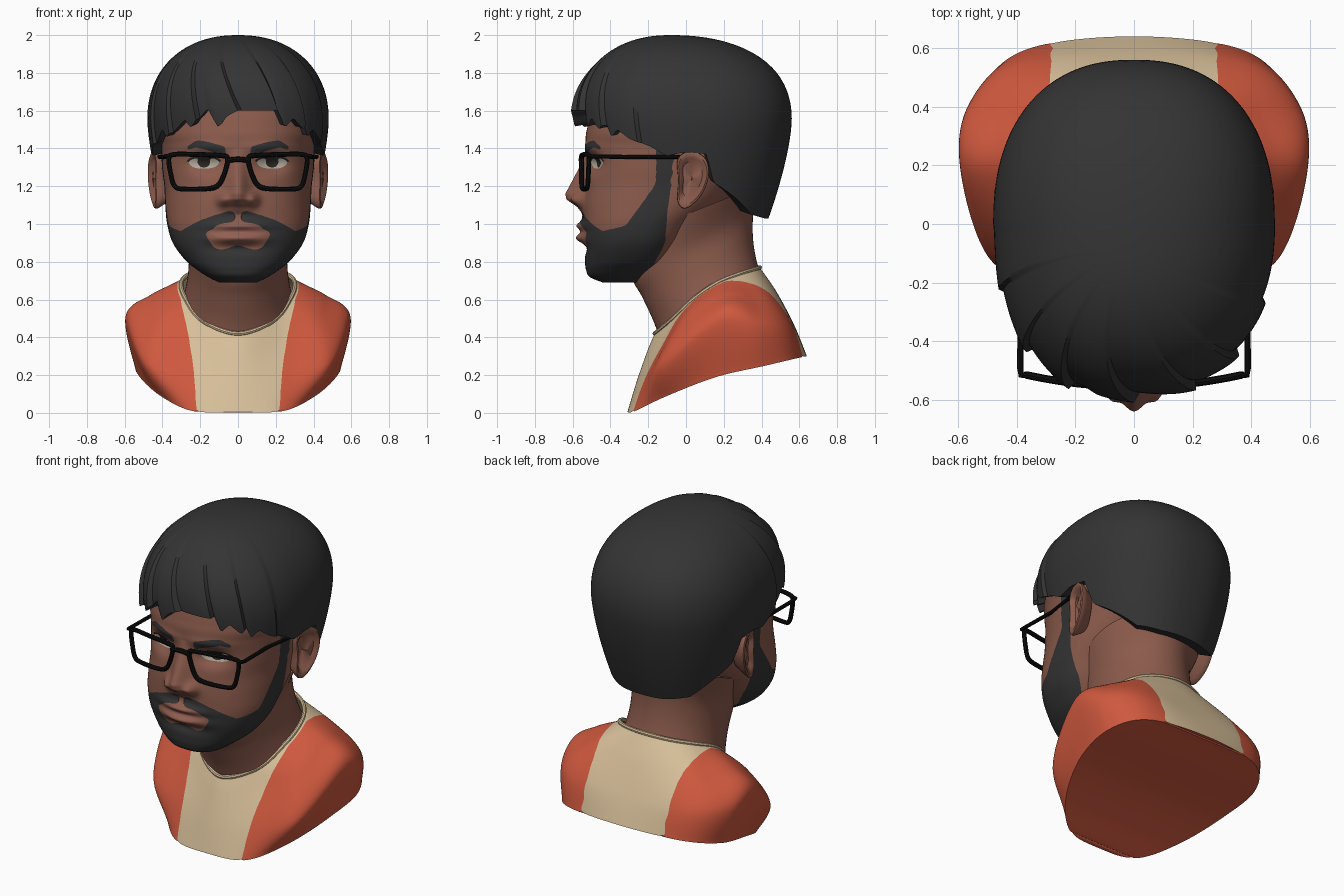
import bpy, bmesh, math
from mathutils import Vector

if "Cube" in bpy.data.objects:
    bpy.data.objects.remove(bpy.data.objects["Cube"])


def mat(name, r, g, b):
    m = bpy.data.materials.new(name)
    m.diffuse_color = (r, g, b, 1)
    m.use_nodes = True
    m.node_tree.nodes["Principled BSDF"].inputs["Base Color"].default_value = m.diffuse_color
    return m


SKIN = mat("skin", .26, .105, .072)
HAIR = mat("dark hair", .034, .034, .035)
BLACK = mat("black frame", .004, .004, .004)
TAN = mat("tan cloth", .68, .52, .32)
ORANGE = mat("orange cloth", .62, .098, .048)
LIP = mat("lip", .29, .115, .085)
WHITE = mat("eye white", .42, .38, .31)
IRIS = mat("iris", .02, .017, .015)


def lin(x, table):
    """Piecewise linear lookup."""
    if x <= table[0][0]:
        return table[0][1]
    for (a, p), (b, q) in zip(table, table[1:]):
        if x <= b:
            return p + (q - p) * (x - a) / (b - a)
    return table[-1][1]


def spline(pts, n, closed=False):
    """Catmull-Rom samples through points of any dimension."""
    pts = [Vector(p) for p in pts]
    k, out = len(pts), []
    for i in range(k if closed else k - 1):
        get = lambda j: pts[j % k] if closed else pts[min(max(j, 0), k - 1)]
        a, b, c, d = (get(i + j) for j in (-1, 0, 1, 2))
        for s in range(n):
            t = s / n
            out.append((b * 2 + (c - a) * t + (a * 2 - b * 5 + c * 4 - d) * t ** 2
                        + (b * 3 - a - c * 3 + d) * t ** 3) * .5)
    if not closed:
        out.append(pts[-1])
    return out


def loft(name, rows, mats, rule=None, caps=False, bridge=False):
    """Skin closed rings; rule(centre, row) picks a material index."""
    n = len(rows[0])
    verts = [tuple(p) for r in rows for p in r]
    faces = [(i * n + j, i * n + (j + 1) % n, (i + 1) * n + (j + 1) % n, (i + 1) * n + j)
             for i in range(len(rows) - 1) for j in range(n)]
    last = (len(rows) - 1) * n
    if caps:
        faces += [tuple(range(n)), tuple(range(last, last + n))]
    if bridge:  # close the last ring with strips running left to right
        faces += [(last + j, last + j + 1, last + n - j - 1, last + (n - j) % n)
                  for j in range(1, n // 2 - 1)]
        faces += [(last, last + 1, last + n - 1),
                  (last + n // 2, last + n // 2 - 1, last + n // 2 + 1)]
    me = bpy.data.meshes.new(name)
    me.from_pydata(verts, [], faces)
    for m in mats:
        me.materials.append(m)
    if rule:
        for i, p in enumerate(me.polygons):
            p.material_index = rule(p.center, i // n)
    bm = bmesh.new()
    bm.from_mesh(me)
    bmesh.ops.remove_doubles(bm, verts=bm.verts, dist=1e-5)
    bmesh.ops.recalc_face_normals(bm, faces=bm.faces)
    if rule:
        even_seams(bm)
    bm.to_mesh(me)
    bm.free()
    ob = bpy.data.objects.new(name, me)
    bpy.context.collection.objects.link(ob)
    smooth(ob)
    return ob


def even_seams(bm):
    """Relax the edge loops between two colours so they run cleanly."""
    near = {}
    for e in bm.edges:
        f = e.link_faces
        if len(f) == 2 and f[0].material_index != f[1].material_index:
            a, b = e.verts
            near.setdefault(a, []).append(b)
            near.setdefault(b, []).append(a)
    for _ in range(9):
        moved = {v: v.co * .4 + (o[0].co + o[1].co) * .3 for v, o in near.items() if len(o) == 2}
        for v, co in moved.items():
            v.co = co


def smooth(ob):
    bpy.ops.object.select_all(action='DESELECT')
    ob.select_set(True)
    bpy.context.view_layer.objects.active = ob
    if ob.type == 'CURVE':
        bpy.ops.object.convert(target='MESH')
    bpy.ops.object.shade_smooth_by_angle(angle=math.radians(40))


def tube(name, pts, radius, material, closed=False):
    cu = bpy.data.curves.new(name, 'CURVE')
    cu.dimensions = '3D'
    cu.bevel_depth, cu.bevel_resolution, cu.use_fill_caps = radius, 2, True
    sp = cu.splines.new('POLY')
    sp.points.add(len(pts) - 1)
    for q, p in zip(sp.points, pts):
        q.co = (*p, 1)
    sp.use_cyclic_u = closed
    cu.materials.append(material)
    ob = bpy.data.objects.new(name, cu)
    bpy.context.collection.objects.link(ob)
    smooth(ob)


def power(v, e):
    return math.copysign(abs(v) ** e, v)


def g(d, s):
    return math.exp(-(d / s) ** 2)


# Head: height, front y, half width, back y
head_rows = [(.69, -.44, .10, -.24), (.72, -.51, .16, -.20), (.76, -.53, .22, -.14),
             (.81, -.535, .28, -.07), (.90, -.54, .345, 0), (1.0, -.545, .375, .08),
             (1.1, -.545, .385, .20), (1.2, -.535, .39, .30), (1.28, -.53, .40, .36),
             (1.35, -.53, .405, .40), (1.42, -.53, .41, .42), (1.5, -.525, .42, .43),
             (1.65, -.47, .40, .41), (1.75, -.3, .28, .3)]


def face_relief(x, z):
    """Forward offset of nose, lips, brow and eye sockets."""
    x = abs(x)
    nose = lin(z, [(1.05, 0), (1.09, .03), (1.13, .09), (1.16, .1), (1.25, .06), (1.34, .015), (1.4, 0)])
    d = nose * g(x, lin(z, [(1.09, .07), (1.17, .06), (1.35, .038)]))
    d += .042 * g(x - .08, .032) * g(z - 1.13, .036)
    d += (.035 * g(z - .99, .025) + .042 * g(z - .925, .028) - .015 * g(z - .87, .03)) * g(x, .13)
    d -= .045 * g(x - .17, .085) * g(z - 1.32, .05)
    return d + .012 * g(x - .15, .12) * g(z - 1.41, .03)


H = 150
rings = []
for z, yf, w, yb in spline(head_rows, 16):
    yc, ring = yf + (yb - yf) * .55, []
    for j in range(-H, H):
        t = power(j / H, 1.3) * math.pi
        x = w * power(math.sin(t), .8)
        c = math.cos(t)
        y = yc - (yc - yf) * c ** .8 - face_relief(x, z) * min(1, c * 3) if c > 0 else yc + (yb - yc) * abs(c) ** .95
        ring.append((x, y, z))
    rings.append(ring)


def face_paint(p, row):
    x, y, z = abs(p.x), p.y, p.z
    if y < -.3 and z > 1.25:  # eyes and brows
        e = ((x - .18) / .08) ** 2 + ((z - 1.323) / .031) ** 2
        if e < 1:
            return 4 if math.hypot(x - .18, z - 1.33) < .034 else 3
        if e < 1.5 and z > 1.328:
            return 4
        brow = lin(x, [(.06, 1.38), (.15, 1.41), (.22, 1.425), (.28, 1.395)])
        if .07 < x < .27 and abs(z - brow) < lin(x, [(.07, .026), (.2, .021), (.27, .01)]):
            return 1
    if y < -.4 and z < 1.1:  # lips and the bare skin around them
        if x < .155:
            top = lin(x, [(0, .997), (.03, 1.005), (.155, .962)])
            low = lin(x, [(0, .9), (.06, .905), (.155, .955)])
            if low < z < top:
                return 2
        if x < .175 and lin(x, [(0, .89), (.03, .878), (.09, .862), (.13, .875), (.175, .95)]) < z \
                < lin(x, [(0, 1.015), (.1, 1.0), (.175, .95)]):
            return 0
        if x < .018 and z > .98:
            return 0
    # beard and sideburns
    rear = lin(z, [(.69, -.23), (.75, -.19), (.9, -.11), (1.05, -.1), (1.2, -.08), (1.4, -.06)])
    if y < -.45:
        top = lin(x, [(0, 1.06), (.05, 1.07), (.2, 1.02), (.31, .96)])
    else:
        top = lin(y, [(-.45, .96), (-.32, .99), (-.24, 1.1), (-.16, 1.21), (-.155, 1.5)])
    return 1 if y < rear and z < top else 0


loft("head", rings, [SKIN, HAIR, LIP, WHITE, IRIS], face_paint, caps=True)

# Neck: tilted rings given as front y, front z, back y, back z, half width
neck = spline([(-.13, .36, .41, .70, .31), (-.17, .48, .375, .80, .28), (-.23, .61, .355, .92, .262),
               (-.29, .74, .355, 1.05, .268), (-.25, .95, .37, 1.2, .335)], 6)
rings = []
for yf, zf, yb, zb, w in neck:
    angles = [k * math.pi / 32 for k in range(64)]
    rings.append([(w * math.sin(t), (yf + yb) / 2 + (yf - yb) / 2 * math.cos(t),
                   (zf + zb) / 2 + (zf - zb) / 2 * math.cos(t)) for t in angles])
loft("neck", rings, [SKIN], caps=True)

# Ears: shaped outline with a rolled rim and a hollow
ear_line = spline([(-.045, 1.33), (-.01, 1.375), (.05, 1.38), (.105, 1.34), (.12, 1.26),
                   (.09, 1.17), (.035, 1.105), (-.015, 1.085), (-.045, 1.13), (-.04, 1.23)], 5, True)
for side, sgn in (("right", 1), ("left", -1)):
    rings = []
    for sc, dx in ((.7, -.07), (.95, -.015), (1.02, .005), (1, .018), (.9, .022), (.76, .014), (.62, -.002), (.01, -.005)):
        rings.append([(sgn * (.418 + .25 * (y + .03) + dx), .03 + (y - .03) * sc, 1.24 + (z - 1.24) * sc)
                      for y, z in ear_line])
    loft(side + "_ear", rings, [SKIN], caps=True)

# Hair: domed shell with a jagged hairline by azimuth (0 = front)
side_line = [(50, 1.46), (55, 1.5), (63, 1.45), (74, 1.41), (82, 1.36), (90, 1.38), (99, 1.37),
             (104, 1.22), (138, 1.05), (160, 1.03), (180, 1.03)]
right_line = [(0, 1.6), (24, 1.6), (29, 1.51), (35, 1.56), (43, 1.5), (46, 1.53)] + side_line
left_line = [(0, 1.6), (5, 1.57), (10, 1.51), (17, 1.61), (24, 1.55), (28, 1.51), (33, 1.55), (44, 1.49)] + side_line


def hair_point(a0, z, s, inset=1.0):
    front = max(0, math.cos(a0))
    a = a0 - .5 * front * (1 - s)  # locks sweep sideways from the crown
    ex = .48 * power(math.sin(a), .87)
    ey = -power(math.cos(a), .87) * (.6 if math.cos(a) > 0 else .56)
    if z > 1.55:
        r = max(0, 1 - ((z - 1.55) / .45) ** 2.2) ** (1 / 2.2)
    else:
        r = 1 - .22 * ((1.55 - z) / .52) ** 1.5 * min(1, abs(math.degrees(a)) / 80)
    lock = (math.degrees(a0) / 23) % 1  # overlapping locks over the brow
    r *= (1 + .06 * math.sqrt(front) * s * (lock - .7)) * inset
    pole = -.08 * (max(0, z - 1.55) / .45) ** 2
    return (ex * r, pole + (ey - pole) * r, z)


N, M, rings = 240, 40, []
for i in range(M + 2):
    ring = []
    for j in range(N):
        a = -math.pi + 2 * math.pi * j / N
        zb = lin(abs(math.degrees(a)), right_line if a > 0 else left_line)
        s = min(i / M, 1)
        z = 2 - (2 - zb) * s ** 2
        ring.append(hair_point(a, z + (.02 if i > M else 0), s, .82 if i > M else 1))
    rings.append(ring)
loft("hair", rings, [HAIR])

# Torso: columns from front centre round to back centre, each from collar to rim
columns = [[(0, -.165, .42), (0, -.20, .34), (0, -.26, .17), (0, -.31, .005)],
           [(.19, -.08, .49), (.25, -.105, .40), (.275, -.20, .20), (.24, -.27, .01)],
           [(.28, .05, .61), (.42, -.01, .50), (.49, -.12, .27), (.41, -.10, .09)],
           [(.30, .17, .69), (.46, .20, .622), (.59, .18, .50), (.52, .16, .19)],
           [(.255, .28, .735), (.41, .38, .61), (.56, .40, .47), (.53, .42, .25)],
           [(.15, .36, .76), (.28, .46, .62), (.38, .55, .46), (.38, .59, .29)],
           [(0, .39, .77), (0, .48, .64), (0, .575, .46), (0, .64, .30)]]
columns += [[(-x, y, z) for x, y, z in c] for c in columns[5:0:-1]]
loops = [spline([c[k] for c in columns], 24, True) for k in range(4)]
strips = [spline([lp[j] for lp in loops], 16) for j in range(len(loops[0]))]
rings = [[s[k] for s in strips] for k in range(len(strips[0]))]


def cloth(p, row):
    if row >= len(rings) - 1:
        return 1
    if p.y < .2:
        seam = lin(p.z, [(0, .22), (.2, .23), (.4, .26), (.67, .32)])
    else:
        seam = lin(p.z, [(.3, .28), (.6, .285), (.72, .32)])
    return 0 if abs(p.x) < seam or row < 1 else 1


loft("shirt_and_jacket", rings, [TAN, ORANGE], cloth, bridge=True)
tube("collar", loops[0], .012, TAN, True)


# Glasses: curved rims, bridge and side arms
def bend(x, z):
    return (x, -.555 + .3 * x * x, z)


for side, sgn in (("right", 1), ("left", -1)):
    rim = spline([(.055, 1.345), (.09, 1.362), (.22, 1.368), (.34, 1.368), (.366, 1.345), (.355, 1.26),
                  (.335, 1.2), (.29, 1.185), (.16, 1.187), (.105, 1.205), (.075, 1.26)], 5, True)
    tube(side + "_rim", [bend(sgn * x, z) for x, z in rim], .013, BLACK, True)
    tube(side + "_arm", [bend(sgn * .355, 1.362), (sgn * .385, -.515, 1.36), (sgn * .388, -.49, 1.357),
                         (sgn * .385, -.25, 1.355), (sgn * .418, -.02, 1.355), (sgn * .435, .05, 1.365)], .011, BLACK)
tube("bridge", [bend(x, 1.335 + .008 * math.cos(x * 28)) for x in (-.065, -.03, 0, .03, .065)], .014, BLACK)
